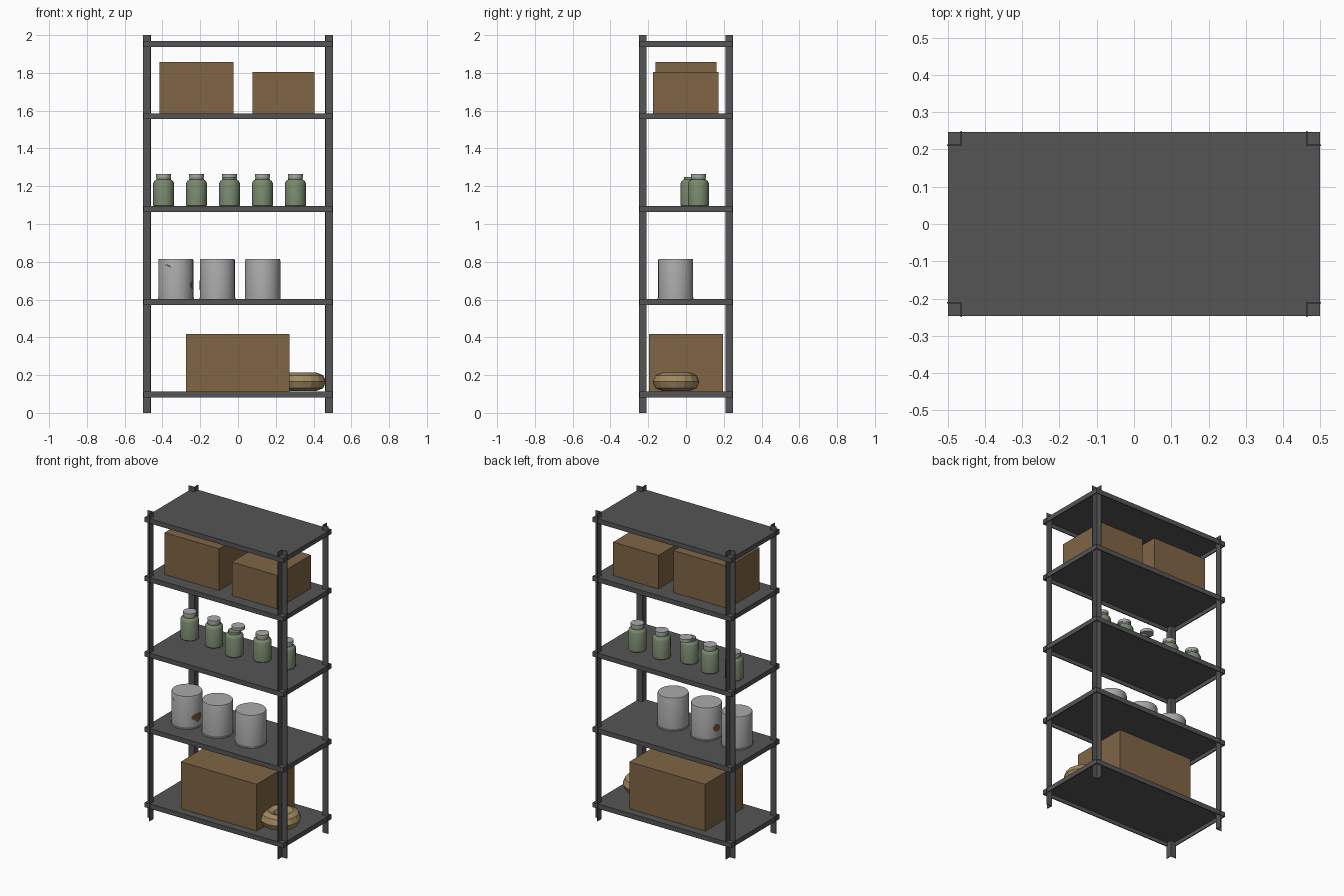
import bpy, bmesh, math
from mathutils import Matrix

if "Cube" in bpy.data.objects:
    bpy.data.objects.remove(bpy.data.objects["Cube"])


def mat(name, r, g, b):
    m = bpy.data.materials.new(name)
    m.diffuse_color = (r, g, b, 1)
    m.use_nodes = True
    m.node_tree.nodes["Principled BSDF"].inputs["Base Color"].default_value = m.diffuse_color
    return m


STEEL = mat("dark steel", 0.09, 0.09, 0.09)
CARD = mat("cardboard brown", 0.215, 0.13, 0.06)
TIN = mat("tin grey", 0.40, 0.40, 0.40)
GLASS = mat("jar green", 0.19, 0.25, 0.155)
ROPE = mat("rope tan", 0.36, 0.25, 0.12)
RUST = mat("rust brown", 0.18, 0.09, 0.03)


def finish(name, bm, material, smooth=False, recalc=True):
    if recalc:
        bmesh.ops.recalc_face_normals(bm, faces=bm.faces)
    me = bpy.data.meshes.new(name)
    bm.to_mesh(me)
    bm.free()
    me.materials.append(material)
    ob = bpy.data.objects.new(name, me)
    bpy.context.collection.objects.link(ob)
    if smooth:
        bpy.ops.object.select_all(action='DESELECT')
        ob.select_set(True)
        bpy.context.view_layer.objects.active = ob
        bpy.ops.object.shade_smooth_by_angle(angle=math.radians(30))
    return ob


def box(name, x0, x1, y0, y1, z0, z1, material):
    bm = bmesh.new()
    size = Matrix.Diagonal((x1 - x0, y1 - y0, z1 - z0, 1))
    place = Matrix.Translation(((x0 + x1) / 2, (y0 + y1) / 2, (z0 + z1) / 2))
    bmesh.ops.create_cube(bm, size=1, matrix=place @ size)
    return finish(name, bm, material)


def lathe(name, profile, n, loc, material):
    """Closed turned solid from (radius, height) points."""
    bm = bmesh.new()
    rings = [[bm.verts.new((r * math.cos(2 * math.pi * i / n),
                            r * math.sin(2 * math.pi * i / n), z))
              for i in range(n)] for r, z in profile]
    for a, b in zip(rings, rings[1:]):
        for i in range(n):
            j = (i + 1) % n
            bm.faces.new((a[i], a[j], b[j], b[i]))
    bm.faces.new(rings[0][::-1])
    bm.faces.new(rings[-1])
    ob = finish(name, bm, material, True)
    ob.location = loc
    return ob


# angle-iron posts, the bend of the L faces inward
for sx in (-1, 1):
    for sy in (-1, 1):
        bm = bmesh.new()
        xi, xo, yi, yo, t = 0.461, 0.502, 0.209, 0.25, 0.004
        pts = [(xi, yi), (xo, yi), (xo, yi + t), (xi + t, yi + t), (xi + t, yo), (xi, yo)]
        face = bm.faces.new([bm.verts.new((sx * x, sy * y, 0)) for x, y in pts])
        ext = bmesh.ops.extrude_face_region(bm, geom=[face])
        top = [v for v in ext["geom"] if isinstance(v, bmesh.types.BMVert)]
        bmesh.ops.translate(bm, vec=(0, 0, 2), verts=top)
        finish("corner_post", bm, STEEL)

# shelves: folded trays, a thin sheet with a lip hanging below its four edges
for z in (0.112, 0.603, 1.094, 1.586, 1.969):
    X, Y, t, h = 0.499, 0.247, 0.006, 0.031
    box("shelf_sheet", -X, X, -Y, Y, z - t, z, STEEL)
    for s in (-1, 1):
        ya, yb = sorted((s * Y, s * (Y - t)))
        box("shelf_long_lip", -X, X, ya, yb, z - h, z - t, STEEL)
        xa, xb = sorted((s * X, s * (X - t)))
        box("shelf_short_lip", xa, xb, -Y + t, Y - t, z - h, z - t, STEEL)

# cardboard boxes
box("large_carton", -0.275, 0.272, -0.196, 0.195, 0.112, 0.417, CARD)
box("tall_carton", -0.416, -0.023, -0.162, 0.161, 1.586, 1.858, CARD)
box("short_carton", 0.078, 0.404, -0.175, 0.173, 1.586, 1.804, CARD)

# rope coil
bm = bmesh.new()
N, M = 16, 8
grid = []
for i in range(N):
    a = 2 * math.pi * i / N
    ring = []
    for k in range(M):
        b = 2 * math.pi * k / M
        r = 0.075 + 0.049 * math.cos(b)
        ring.append(bm.verts.new((r * math.cos(a), r * math.sin(a), 0.048 * math.sin(b))))
    grid.append(ring)
for i in range(N):
    for k in range(M):
        p, q = grid[i], grid[(i + 1) % N]
        bm.faces.new((p[k], q[k], q[(k + 1) % M], p[(k + 1) % M]))
coil = finish("rope_coil", bm, ROPE)
coil.location = (0.342, -0.053, 0.165)

# paint tins with a small foot rim and bevelled top
TIN_PROFILE = [(0.095, 0), (0.095, 0.007), (0.093, 0.009), (0.093, 0.204), (0.090, 0.212)]
TIN_X = (-0.329, -0.109, 0.131)
for x in TIN_X:
    lathe("paint_tin", TIN_PROFILE, 24, (x, -0.055, 0.603), TIN)


def rust_patch(cx, rows):
    """Thin ragged plate on a tin from (angle, low z, high z) rows."""
    bm = bmesh.new()
    cols = []
    for deg, lo, hi in rows:
        a = math.radians(deg)
        x, y = cx + 0.0945 * math.cos(a), -0.055 + 0.0945 * math.sin(a)
        cols.append((bm.verts.new((x, y, lo)), bm.verts.new((x, y, hi))))
    for p, q in zip(cols, cols[1:]):
        bm.faces.new((p[0], q[0], q[1], p[1]))
    finish("rust_patch", bm, RUST, recalc=False)


rust_patch(TIN_X[0], [(-38, 0.668, 0.685), (-25, 0.655, 0.70), (-12, 0.64, 0.70),
                      (0, 0.65, 0.70), (12, 0.668, 0.675)])
rust_patch(TIN_X[0], [(-126, 0.782, 0.788), (-118, 0.776, 0.786),
                      (-112, 0.772, 0.782), (-106, 0.77, 0.775)])
rust_patch(TIN_X[1], [(150, 0.67, 0.69), (160, 0.655, 0.705), (172, 0.65, 0.70),
                      (184, 0.67, 0.68)])

# jars with lids; the middle jar has slid forward from under its lid
JAR_PROFILE = [(0.052, 0), (0.055, 0.004), (0.055, 0.122), (0.050, 0.133),
               (0.039, 0.141), (0.037, 0.156)]
LID_PROFILE = [(0.040, 0), (0.040, 0.019)]
for i in range(5):
    x = -0.394 + 0.1745 * i
    lathe("jar", JAR_PROFILE, 16, (x, 0.027 if i == 2 else 0.066, 1.094), GLASS)
    lathe("jar_lid", LID_PROFILE, 16, (x, 0.066, 1.247), TIN)
